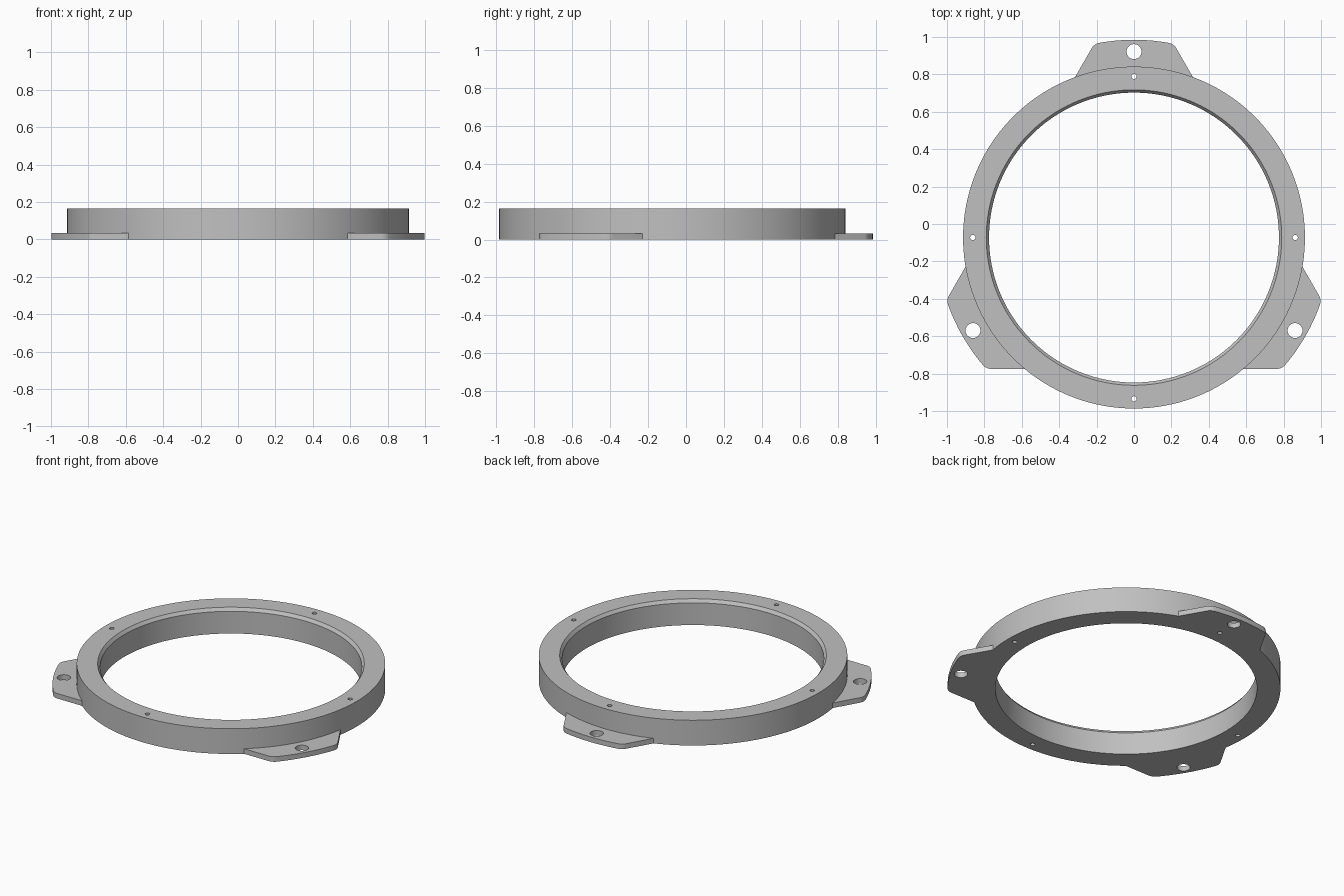
import bpy, bmesh, math
from mathutils import Matrix, Vector

default = bpy.data.objects.get("Cube")
if default:
    bpy.data.objects.remove(default, do_unlink=True)

CENTRE = Vector((0, -0.0725, 0))
R_OUT, R_IN, R_LIP = 0.914, 0.775, 0.79
HEIGHT, CHAMFER = 0.165, 0.02
TAB_R, TAB_H, TAB_SIDE = 1.0575, 0.033, 0.702

grey = bpy.data.materials.new("satin_grey")
grey.use_nodes = True
colour = (0.53, 0.53, 0.53, 1)
grey.diffuse_color = colour
grey.node_tree.nodes["Principled BSDF"].inputs["Base Color"].default_value = colour


def polar(r, angle, z=0):
    return Vector((r * math.cos(angle), r * math.sin(angle), z))


def make_object(name, bm):
    bmesh.ops.recalc_face_normals(bm, faces=bm.faces[:])
    bmesh.ops.translate(bm, verts=bm.verts[:], vec=CENTRE)
    mesh = bpy.data.meshes.new(name)
    bm.to_mesh(mesh)
    bm.free()
    mesh.materials.append(grey)
    obj = bpy.data.objects.new(name, mesh)
    bpy.context.collection.objects.link(obj)
    return obj


def drill(obj, points, radius):
    """Cut vertical through holes, then smooth the curved walls."""
    bm = bmesh.new()
    for p in points:
        bmesh.ops.create_cone(bm, cap_ends=True, segments=32, radius1=radius,
                              radius2=radius, depth=1, matrix=Matrix.Translation(p))
    cutter = make_object("hole_cutter", bm)
    cutter.hide_render = True
    mod = obj.modifiers.new("holes", 'BOOLEAN')
    mod.operation, mod.solver, mod.object = 'DIFFERENCE', 'EXACT', cutter
    bpy.ops.object.select_all(action='DESELECT')
    bpy.context.view_layer.objects.active = obj
    obj.select_set(True)
    bpy.ops.object.modifier_apply(modifier=mod.name)
    bpy.data.objects.remove(cutter, do_unlink=True)
    bpy.ops.object.shade_smooth_by_angle(angle=math.radians(25))


# Ring: a revolved section with a chamfered inner lip
bm = bmesh.new()
section = [(R_IN, 0), (R_OUT, 0), (R_OUT, HEIGHT), (R_LIP, HEIGHT), (R_IN, HEIGHT - CHAMFER)]
verts = [bm.verts.new((r, 0, z)) for r, z in section]
edges = [bm.edges.new((verts[i - 1], verts[i])) for i in range(len(verts))]
bmesh.ops.spin(bm, geom=verts + edges, axis=(0, 0, 1), cent=(0, 0, 0),
               angle=math.tau, steps=160, use_merge=True)
bmesh.ops.remove_doubles(bm, verts=bm.verts[:], dist=0.0001)
ring = make_object("ring", bm)
drill(ring, [polar(0.862, i * math.pi / 2) for i in range(4)], 0.014)


def mounting_tab(name, direction):
    """Flat ear with tapering sides, arced outer edge and rounded corners."""
    root_r = R_OUT - 0.002
    outer = math.acos(TAB_SIDE / TAB_R) - math.pi / 3
    inner = math.acos(TAB_SIDE / root_r) - math.pi / 3
    steps = 8
    outline = [polar(TAB_R, direction + outer * (2 * i / steps - 1)) for i in range(steps + 1)]
    outline += [polar(root_r, direction - inner * (2 * i / 16 - 1)) for i in range(17)]
    bm = bmesh.new()
    base = bm.faces.new([bm.verts.new(p) for p in outline])
    top = bmesh.ops.extrude_face_region(bm, geom=[base], use_keep_orig=True)["geom"]
    bmesh.ops.translate(bm, vec=(0, 0, TAB_H),
                        verts=[v for v in top if isinstance(v, bmesh.types.BMVert)])
    corners = [outline[0], outline[steps]]
    upright = [e for e in bm.edges
               if abs(e.verts[0].co.z - e.verts[1].co.z) > TAB_H / 2
               and any((e.verts[0].co.xy - c.xy).length < 0.001 for c in corners)]
    bmesh.ops.bevel(bm, geom=upright, offset=0.025, segments=5, profile=0.5,
                    affect='EDGES', clamp_overlap=True)
    tab = make_object(name, bm)
    drill(tab, [polar(0.994, direction)], 0.04)


# Three tabs spaced evenly around the ring
for name, degrees in (("rear_tab", 90), ("right_tab", 210), ("left_tab", 330)):
    mounting_tab(name, math.radians(degrees))
